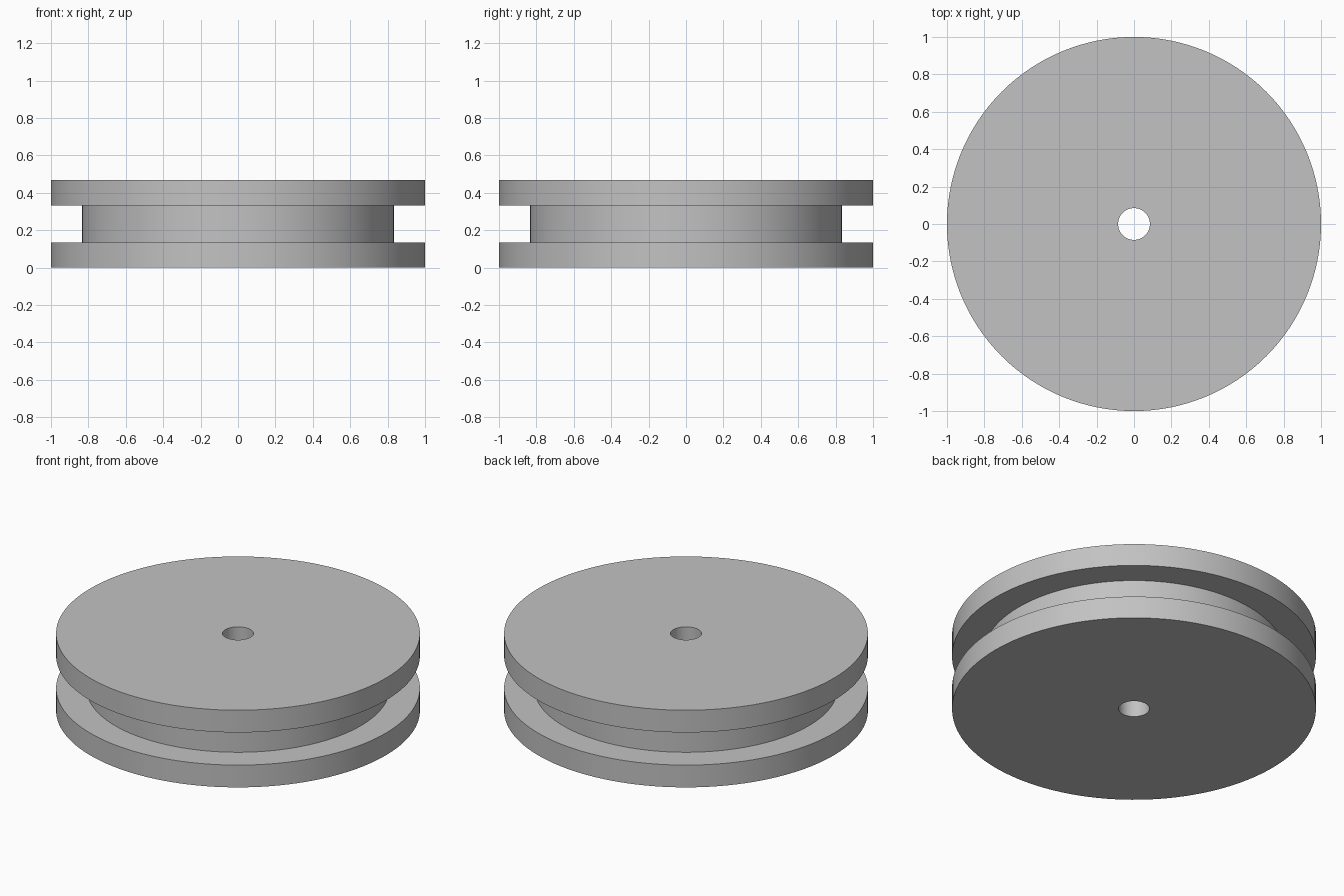
import bpy
import bmesh
import math

cube = bpy.data.objects.get("Cube")
if cube:
    bpy.data.objects.remove(cube, do_unlink=True)

SEGMENTS = 128
RIM, GROOVE, BORE = 1.0, 0.833, 0.085
FLANGE, HEIGHT = 0.135, 0.468

# Single grey finish
grey = bpy.data.materials.new("plain grey")
grey.use_nodes = True
colour = (0.54, 0.54, 0.54, 1.0)
grey.diffuse_color = colour
grey.node_tree.nodes["Principled BSDF"].inputs["Base Color"].default_value = colour


def lathe(name, profile):
    """Revolve a closed (radius, height) profile around the z axis."""
    bm = bmesh.new()
    rings = []
    for radius, z in profile:
        ring = []
        for i in range(SEGMENTS):
            a = 2 * math.pi * i / SEGMENTS
            ring.append(bm.verts.new((radius * math.cos(a), radius * math.sin(a), z)))
        rings.append(ring)
    for k, low in enumerate(rings):
        high = rings[(k + 1) % len(rings)]
        for i in range(SEGMENTS):
            j = (i + 1) % SEGMENTS
            bm.faces.new((low[i], low[j], high[j], high[i]))
    bmesh.ops.recalc_face_normals(bm, faces=bm.faces)
    mesh = bpy.data.meshes.new(name)
    bm.to_mesh(mesh)
    bm.free()
    mesh.materials.append(grey)
    obj = bpy.data.objects.new(name, mesh)
    bpy.context.collection.objects.link(obj)
    bpy.ops.object.select_all(action="DESELECT")
    obj.select_set(True)
    bpy.context.view_layer.objects.active = obj
    bpy.ops.object.shade_smooth_by_angle(angle=math.radians(30))
    return obj


# Grooved wheel: two flanges, a recessed drum and a centre bore
top = HEIGHT - FLANGE
lathe("grooved_wheel", [
    (BORE, 0), (RIM, 0), (RIM, FLANGE), (GROOVE, FLANGE),
    (GROOVE, top), (RIM, top), (RIM, HEIGHT), (BORE, HEIGHT),
])
